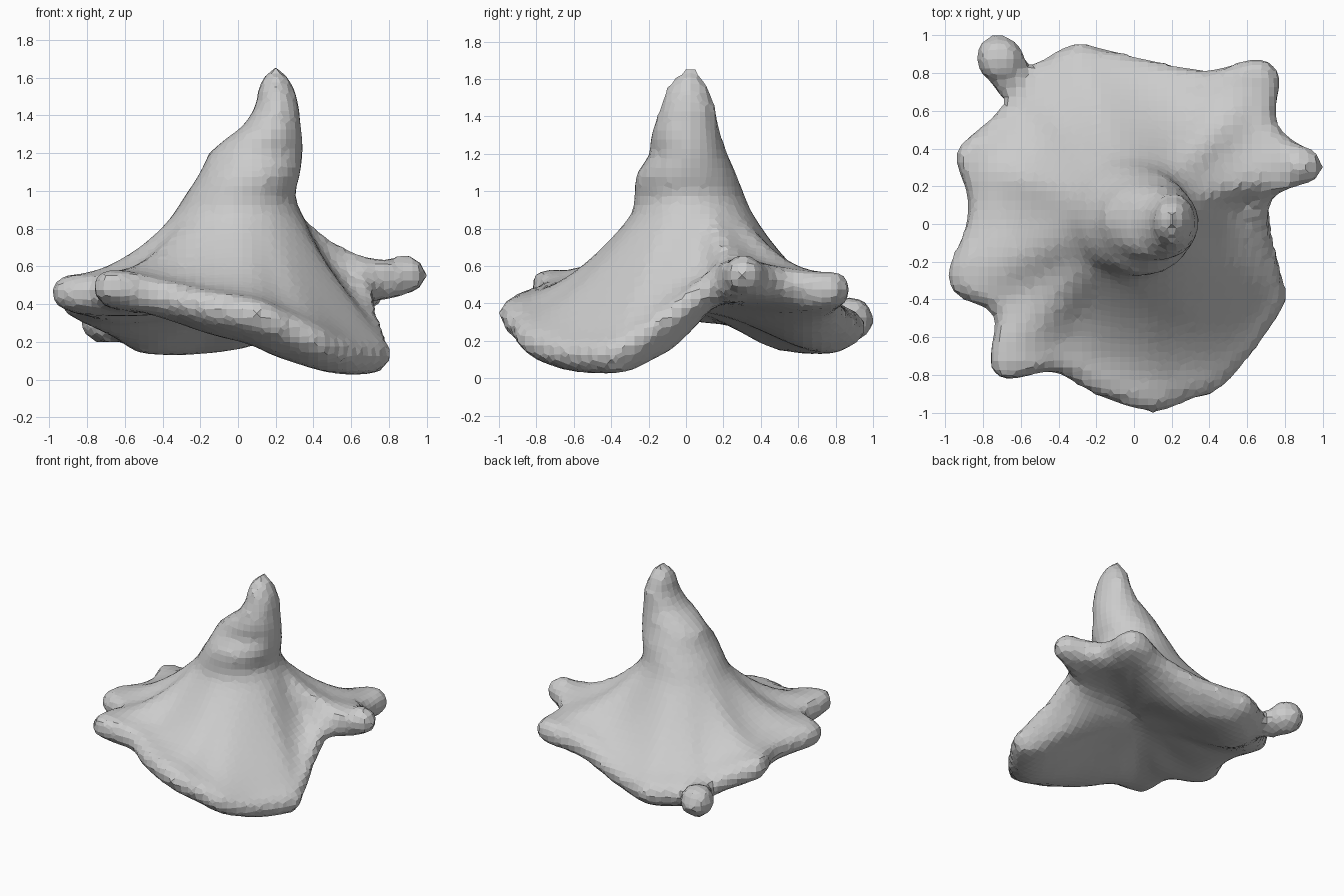
import bpy, bmesh, math
from mathutils import Vector, Matrix

if "Cube" in bpy.data.objects:
    bpy.data.objects.remove(bpy.data.objects["Cube"])

# Wavy brim edge: x, y, height of the middle of the rolled edge
EDGE = [(.98, .3, .55), (.93, .38, .55), (.80, .47, .52), (.74, .57, .50), (.77, .75, .47),
        (.73, .84, .48), (.62, .87, .47), (.4, .81, .41), (.1, .86, .32), (-.15, .92, .28),
        (-.32, .95, .27), (-.5, .85, .27), (-.62, .76, .28), (-.67, .65, .30), (-.76, .55, .35),
        (-.93, .40, .42), (-.93, .3, .43), (-.88, .15, .43), (-.89, -.03, .44), (-.98, -.25, .46),
        (-.93, -.38, .46), (-.74, -.47, .46), (-.75, -.64, .48), (-.75, -.77, .49),
        (-.65, -.82, .49), (-.42, -.78, .44), (-.2, -.90, .39), (.1, -.99, .34), (.28, -.93, .27),
        (.45, -.87, .20), (.62, -.68, .14), (.78, -.45, .13), (.8, -.35, .15),
        (.75, -.15, .28), (.72, .05, .43), (.73, .15, .50), (.85, .2, .55)]
# Crown sections: centre x, centre y, radius x, radius y, height
CROWN = [(0, .035, .34, .32, .88), (.005, .02, .29, .295, .97), (.06, 0, .27, .275, 1.08),
         (.095, .015, .25, .205, 1.2), (.14, 0, .205, .195, 1.28), (.18, 0, .155, .175, 1.34),
         (.21, .01, .115, .15, 1.45), (.2, .01, .095, .11, 1.56), (.2, .02, .045, .06, 1.63)]
ROLL = .092
SUB = 3
HUB = Vector((0, .03, .37))     # middle of the saddle-shaped underside


def smooth_loop(points, sub):
    """Closed Catmull-Rom curve through the points."""
    p, n, out = [Vector(q) for q in points], len(points), []
    for i in range(n):
        a, b, c, d = p[i - 1], p[i], p[(i + 1) % n], p[(i + 2) % n]
        for k in range(sub):
            t = k / sub
            out.append(.5 * (2 * b + (c - a) * t + (2 * a - 5 * b + 4 * c - d) * t * t
                             + (3 * b - a - 3 * c + d) * t ** 3))
    return out


edge = smooth_loop([(x * 1.014, y * 1.014, z) for x, y, z in EDGE], SUB)
n = len(edge)
angles = [math.atan2(p.y, p.x) for p in edge]


def section(cx, cy, rx, ry, z):
    return [Vector((cx + rx * math.cos(a), cy + ry * math.sin(a), z)) for a in angles]


base = section(*CROWN[0])
outward = [Vector((e.x - b.x, e.y - b.y, 0)).normalized() for b, e in zip(base, edge)]
inset = [e - o * .07 for e, o in zip(edge, outward)]
# Edge without its small waves, guides the inner part of the brim
W = 12
calm = [sum((inset[(i + k) % n] for k in range(-W, W + 1)), Vector()) / (2 * W + 1)
        for i in range(n)]


def brim_ring(s):
    """Ring across the brim top, s = 0 at the crown and 1 at the edge."""
    ring = []
    for b, e, c in zip(base, inset, calm):
        z = c.z + (e.z - c.z) * s ** 2.5
        p = b.lerp(e, s)
        p.z = z + ROLL + (b.z - z - ROLL) * (1 - s) ** (1.35 + 1.6 * max(0, z - .1))
        ring.append(p)
    return ring


def under_ring(s):
    """Ring across the underside, s = 0 at the hub and 1 at the edge."""
    ring = []
    for e, c in zip(inset, calm):
        z = c.z + (e.z - c.z) * s ** 2.5 - ROLL
        high = min(1, max(0, (e.z - .3) / .2))      # raised parts stay thin
        p = HUB.lerp(e, s)
        p.z = HUB.z + (z - HUB.z) * s ** (.8 - .3 * high) \
            - (.95 - .8 * high) * s ** 3 * (1 - s)
        ring.append(p)
    return ring


def rolled_ring(dz):
    """Ring on the rounded outer edge."""
    return [e - o * (.02 if dz else 0) + Vector((0, 0, dz)) for e, o in zip(edge, outward)]


# Loft crown, brim top, rolled edge and underside
steps = [i / 10 for i in range(1, 11)]
rings = [section(*c) for c in reversed(CROWN)]
rings += [brim_ring(s) for s in steps]
rings += [rolled_ring(d) for d in (.055, 0, -.055)]
rings += [under_ring(s) for s in reversed(steps)]

bm = bmesh.new()
loops = [[bm.verts.new(p) for p in r] for r in rings]
for a, b in zip(loops, loops[1:]):
    for i in range(n):
        j = (i + 1) % n
        bm.faces.new((a[i], b[i], b[j], a[j]))
for loop, tip in ((loops[0], (.2, .03, 1.67)), (loops[-1], HUB)):
    v = bm.verts.new(tip)
    for i in range(n):
        bm.faces.new((loop[i], loop[(i + 1) % n], v))
bmesh.ops.recalc_face_normals(bm, faces=bm.faces)


# Rounded knobs at the brim corners
def knob(pos, size, turn=0):
    m = (Matrix.Translation(pos) @ Matrix.Rotation(math.radians(turn), 4, 'Z')
         @ Matrix.Diagonal((*size, 1)))
    bmesh.ops.create_uvsphere(bm, u_segments=12, v_segments=8, radius=1, matrix=m)


knob((-.71, .875, .315), (.14, .13, .125), 129)
knob((-.67, .77, .29), (.15, .09, .1), 129)
knob((.885, .31, .555), (.12, .11, .11))

me = bpy.data.meshes.new("floppy_hat")
bm.to_mesh(me)
bm.free()
hat = bpy.data.objects.new("floppy_hat", me)
bpy.context.collection.objects.link(hat)

# Fuse everything into one faceted skin
fuse = hat.modifiers.new("fuse", 'REMESH')
fuse.mode = 'VOXEL'
fuse.voxel_size = .05
soften = hat.modifiers.new("soften", 'SMOOTH')
soften.factor = .3
soften.iterations = 1
